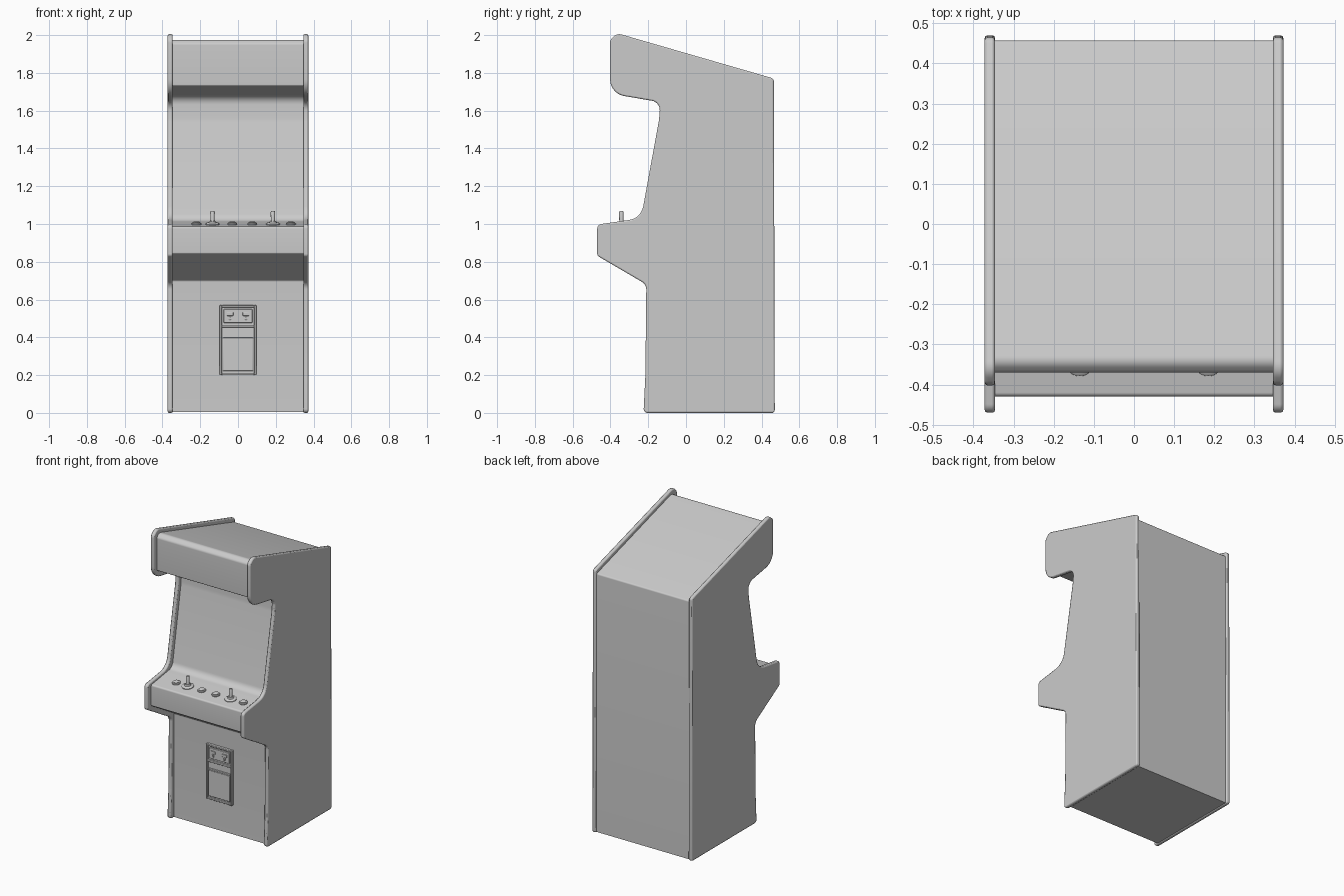
import bpy, bmesh, math
from mathutils import Vector, Matrix

if "Cube" in bpy.data.objects:
    bpy.data.objects.remove(bpy.data.objects["Cube"])


def finish(bm, name, bevel=0.0, segs=2):
    bmesh.ops.recalc_face_normals(bm, faces=bm.faces)
    me = bpy.data.meshes.new(name)
    bm.to_mesh(me)
    bm.free()
    ob = bpy.data.objects.new(name, me)
    bpy.context.collection.objects.link(ob)
    if bevel:
        mod = ob.modifiers.new("edge_round", 'BEVEL')
        mod.width = bevel
        mod.segments = segs
        mod.limit_method = 'ANGLE'
        mod.angle_limit = math.radians(50)
    bpy.ops.object.select_all(action='DESELECT')
    ob.select_set(True)
    bpy.context.view_layer.objects.active = ob
    bpy.ops.object.shade_smooth_by_angle(angle=math.radians(35))
    return ob


def fillet(points, n=7):
    """Round each (y, z, radius) corner of a closed outline."""
    out = []
    for i, (y, z, r) in enumerate(points):
        p = Vector((y, z))
        a = Vector(points[i - 1][:2]) - p
        b = Vector(points[(i + 1) % len(points)][:2]) - p
        if r == 0:
            out.append(p)
            continue
        half = a.angle(b) / 2
        t = min(r / math.tan(half), a.length * 0.49, b.length * 0.49)
        r = t * math.tan(half)
        a.normalize()
        b.normalize()
        c = p + (a + b).normalized() * (r / math.sin(half))
        s, e = p + a * t - c, p + b * t - c
        ang = s.angle_signed(e)
        for k in range(n + 1):
            th = -ang * k / n
            out.append(c + Vector((s.x * math.cos(th) - s.y * math.sin(th),
                                   s.x * math.sin(th) + s.y * math.cos(th))))
    return out


def extrude_profile(name, outline, x0, x1, bevel=0.0):
    bm = bmesh.new()
    face = bm.faces.new([bm.verts.new((x0, p.x, p.y)) for p in outline])
    ext = bmesh.ops.extrude_face_region(bm, geom=[face])
    verts = [v for v in ext['geom'] if isinstance(v, bmesh.types.BMVert)]
    bmesh.ops.translate(bm, verts=verts, vec=(x1 - x0, 0, 0))
    return finish(bm, name, bevel)


def box(name, x0, x1, y0, y1, z0, z1, bevel=0.0):
    outline = [Vector(p) for p in ((y0, z0), (y1, z0), (y1, z1), (y0, z1))]
    return extrude_profile(name, outline, x0, x1, bevel)


def lathe(name, profile, loc, tilt=0.0, n=24):
    """Spin (radius, height) points around the local z axis."""
    bm = bmesh.new()
    vs = [bm.verts.new((r, 0, h)) for r, h in profile]
    es = [bm.edges.new(p) for p in zip(vs, vs[1:])]
    bmesh.ops.spin(bm, geom=vs + es, axis=(0, 0, 1), cent=(0, 0, 0),
                   angle=2 * math.pi, steps=n)
    bmesh.ops.remove_doubles(bm, verts=bm.verts, dist=1e-5)
    bm.transform(Matrix.Translation(loc) @ Matrix.Rotation(tilt, 4, 'X'))
    return finish(bm, name)


# Side panels
side = fillet([
    (-0.225, 0.0, 0.02), (0.47, 0.0, 0.015), (0.465, 1.77, 0.02),
    (-0.365, 2.01, 0.06), (-0.402, 1.975, 0.035), (-0.402, 1.69, 0.09),
    (-0.135, 1.645, 0.06), (-0.143, 1.55, 0.2), (-0.238, 1.03, 0.09),
    (-0.47, 0.997, 0.025), (-0.47, 0.832, 0.018), (-0.21, 0.68, 0.045),
    (-0.215, 0.2, 0.1)])
for label, s in (("left", -1), ("right", 1)):
    extrude_profile(label + "_side_panel", side, s * 0.346, s * 0.372, 0.007)

# Cabinet body between the side panels
body = fillet([
    (-0.19, 0.004, 0), (0.457, 0.004, 0), (0.457, 1.745, 0.012),
    (-0.345, 1.979, 0.03), (-0.37, 1.955, 0.02), (-0.37, 1.732, 0.008),
    (-0.105, 1.675, 0.05), (-0.112, 1.55, 0.2), (-0.205, 1.018, 0.05),
    (-0.43, 0.985, 0.012), (-0.43, 0.845, 0.008), (-0.186, 0.70, 0.012)])
extrude_profile("cabinet_body", body, -0.35, 0.35)

# Joysticks and buttons on the sloped control panel
tilt = math.atan(0.033 / 0.225)
py = -0.342
pz = 0.985 + (py + 0.43) * math.tan(tilt)
for i, x in enumerate((-0.135, 0.185)):
    lathe(f"joystick_base_{i + 1}",
          [(0, -0.004), (0.037, -0.004), (0.037, 0.004), (0.032, 0.008),
           (0.02, 0.01), (0.016, 0.018), (0, 0.018)], (x, py, pz), tilt)
    lathe(f"joystick_{i + 1}",
          [(0, 0), (0.011, 0), (0.012, 0.064), (0.009, 0.071), (0, 0.072)],
          (x, py, pz), 0, 16)
for i, x in enumerate((-0.22, -0.03, 0.075, 0.28)):
    lathe(f"button_{i + 1}",
          [(0, -0.004), (0.026, -0.004), (0.026, 0.005), (0.023, 0.008),
           (0.018, 0.008), (0.018, 0.012), (0.015, 0.014), (0, 0.014)],
          (x, py, pz), tilt)

# Coin door: backing, frame, panels, slots and return flap
box("coin_door_back", -0.092, 0.092, -0.194, -0.18, 0.203, 0.567)
for label, s in (("left", -1), ("right", 1)):
    box(f"coin_frame_{label}", s * 0.097, s * 0.085, -0.205, -0.18, 0.2, 0.57, 0.003)
for label, z0, z1 in (("bottom", 0.2, 0.212), ("middle", 0.452, 0.466), ("top", 0.558, 0.57)):
    box(f"coin_frame_{label}", -0.086, 0.086, -0.204, -0.18, z0, z1, 0.003)
box("coin_slot_panel", -0.076, 0.076, -0.202, -0.19, 0.477, 0.549, 0.003)
for i, x in enumerate((-0.042, 0.042)):
    box(f"coin_slot_{i + 1}", x - 0.017, x + 0.017, -0.207, -0.2, 0.514, 0.532, 0.002)
    box(f"coin_button_{i + 1}", x - 0.006, x + 0.006, -0.209, -0.2, 0.492, 0.51, 0.002)
box("coin_cash_door", -0.08, 0.08, -0.203, -0.19, 0.222, 0.397, 0.003)
box("coin_return_ledge", -0.08, 0.08, -0.201, -0.19, 0.397, 0.408, 0.002)
